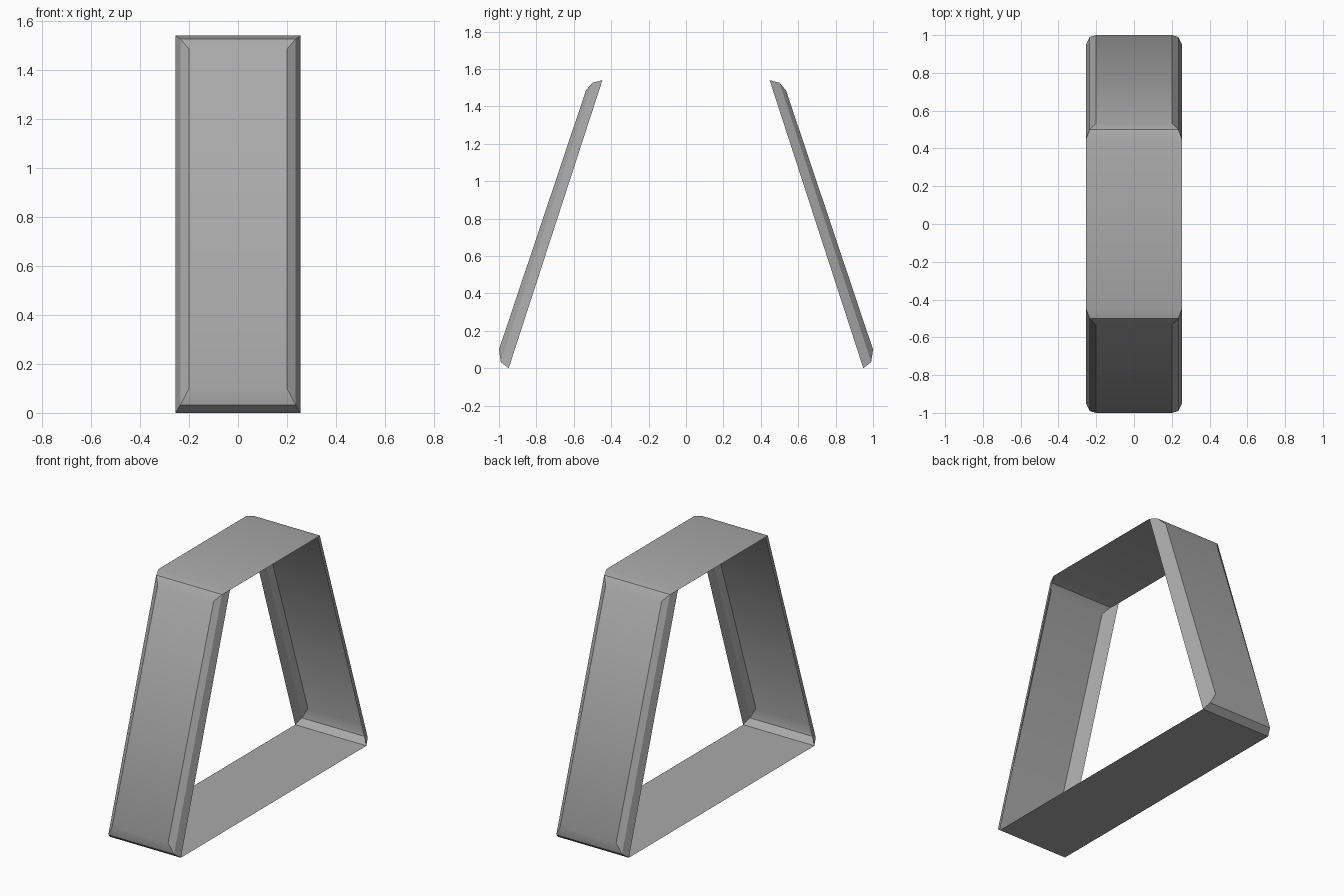
import bpy, bmesh, math

cube = bpy.data.objects.get("Cube")
if cube:
    bpy.data.objects.remove(cube, do_unlink=True)

grey = bpy.data.materials.new("mid_grey")
grey.use_nodes = True
colour = (0.4, 0.4, 0.4, 1)
grey.diffuse_color = colour
grey.node_tree.nodes["Principled BSDF"].inputs["Base Color"].default_value = colour

# Nested loops of one leg panel: half width, (y, z) at the foot, (y, z) at the head
LOOPS = [
    (0.255, (0.948, 0.0), (0.447, 1.54)),     # open inner rim
    (0.235, (0.99, 0.033), (0.50, 1.526)),    # bevelled border
    (0.20, (1.0, 0.10), (0.535, 1.485)),      # raised centre
]

bm = bmesh.new()


def add_loop(half, foot, head, side):
    corners = [(-half, foot), (half, foot), (half, head), (-half, head)]
    return [bm.verts.new((x, side * y, z)) for x, (y, z) in corners]


def add_leg(side):
    """Pillowed, open-backed leg panel; returns its inner rim."""
    rings = [add_loop(*loop, side) for loop in LOOPS]
    for a, b in zip(rings, rings[1:]):
        for i in range(4):
            j = (i + 1) % 4
            bm.faces.new((a[i], a[j], b[j], b[i]))
    bm.faces.new(rings[-1])
    return rings[0]


front = add_leg(-1)
back = add_leg(1)

# Thin floor and top panels share the rims of the legs
bm.faces.new((front[0], front[1], back[1], back[0]))
bm.faces.new((front[3], front[2], back[2], back[3]))

# Face every panel outwards from the middle of the frame
bm.normal_update()
for face in bm.faces:
    c = face.calc_center_median()
    c.z -= 0.77
    if face.normal.dot(c) < 0:
        face.normal_flip()

mesh = bpy.data.meshes.new("tapered_frame")
bm.to_mesh(mesh)
bm.free()
mesh.materials.append(grey)
frame = bpy.data.objects.new("tapered_frame", mesh)
bpy.context.collection.objects.link(frame)

# Soft bevels, crisp borders
bpy.context.view_layer.objects.active = frame
frame.select_set(True)
bpy.ops.object.shade_smooth_by_angle(angle=math.radians(28))
